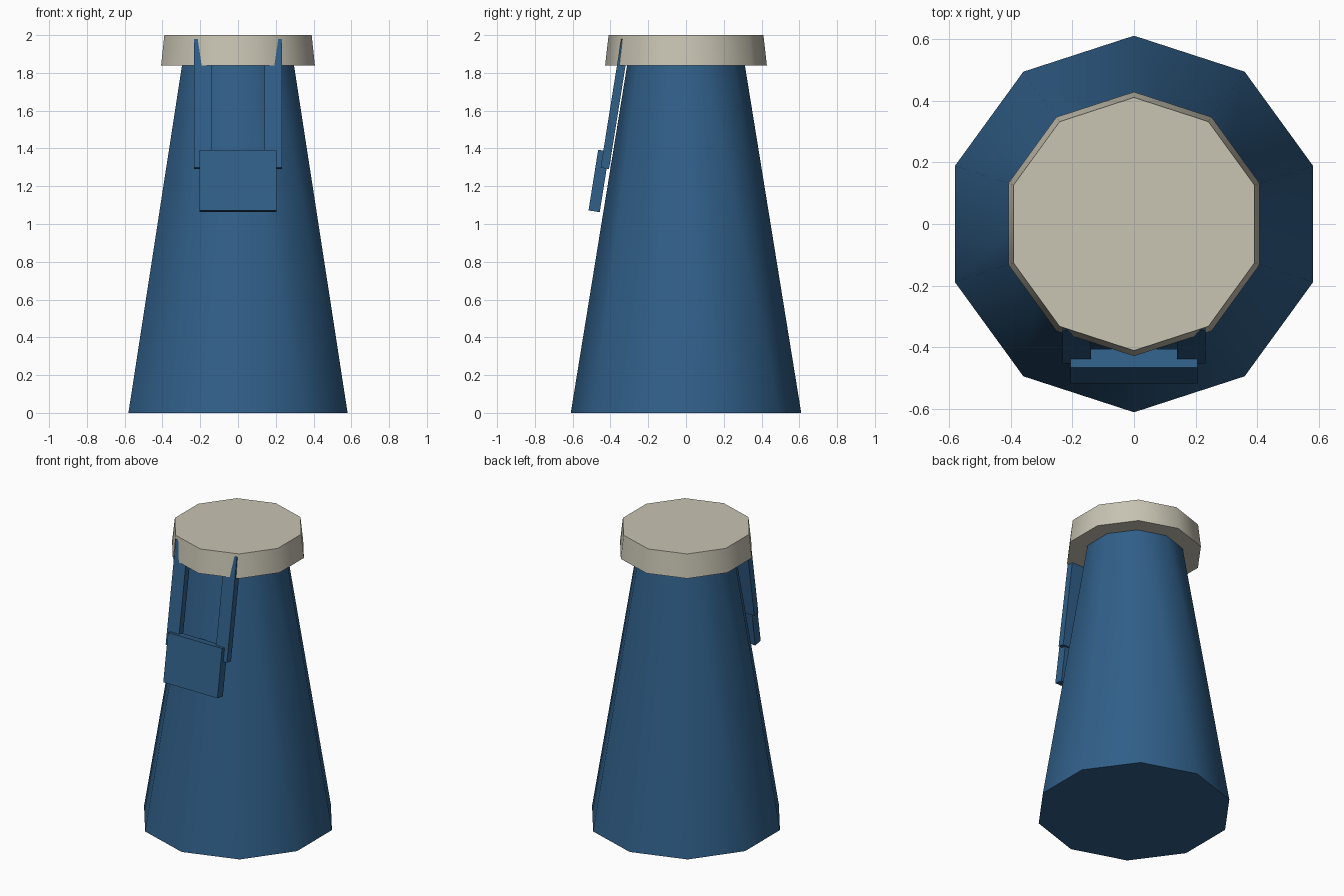
import bpy, bmesh, math
from mathutils import Vector

cube = bpy.data.objects.get("Cube")
if cube:
    bpy.data.objects.remove(cube, do_unlink=True)


def make_material(name, colour):
    mat = bpy.data.materials.new(name)
    mat.use_nodes = True
    mat.diffuse_color = (*colour, 1)
    mat.node_tree.nodes["Principled BSDF"].inputs["Base Color"].default_value = (*colour, 1)
    return mat


blue = make_material("blue", (0.03, 0.115, 0.25))
cream = make_material("cream", (0.58, 0.55, 0.45))


def tapered_drum(name, z0, z1, r0, r1, mat):
    """Ten-sided tapered solid with smooth sides and sharp rims."""
    bpy.ops.mesh.primitive_cone_add(vertices=10, radius1=r0, radius2=r1,
                                    depth=z1 - z0, location=(0, 0, (z0 + z1) / 2))
    obj = bpy.context.object
    obj.name = name
    obj.data.materials.append(mat)
    bpy.ops.object.shade_smooth_by_angle(angle=math.radians(50))
    return obj


def slanted_slab(name, x0, x1, top, bottom, thickness, mat):
    """Slab whose front runs between two (y, z) points, thickened backwards."""
    a, b = Vector(top), Vector(bottom)
    along = (a - b).normalized()
    back = Vector((along.y, -along.x)) * thickness
    bm = bmesh.new()
    side = bm.faces.new([bm.verts.new((x0, *p)) for p in (a, b, b + back, a + back)])
    grown = bmesh.ops.extrude_face_region(bm, geom=[side])
    verts = [v for v in grown["geom"] if isinstance(v, bmesh.types.BMVert)]
    bmesh.ops.translate(bm, verts=verts, vec=(x1 - x0, 0, 0))
    bmesh.ops.recalc_face_normals(bm, faces=bm.faces)
    mesh = bpy.data.meshes.new(name)
    bm.to_mesh(mesh)
    bm.free()
    mesh.materials.append(mat)
    obj = bpy.data.objects.new(name, mesh)
    bpy.context.collection.objects.link(obj)
    return obj


# Tapered body, running up inside the lid
tapered_drum("body", 0, 1.9, 0.61, 0.302, blue)

# Overhanging lid
tapered_drum("lid", 1.84, 2.0, 0.428, 0.41, cream)

# Pair of straps following the front slope, poking through the lid rim
for name, x0, x1 in (("left_strap", 0.14, 0.232), ("right_strap", -0.232, -0.14)):
    slanted_slab(name, x0, x1, (-0.343, 1.98), (-0.452, 1.298), 0.045, blue)

# Plate joining the strap ends
slanted_slab("strap_plate", -0.205, 0.205, (-0.465, 1.393), (-0.516, 1.072), 0.06, blue)
